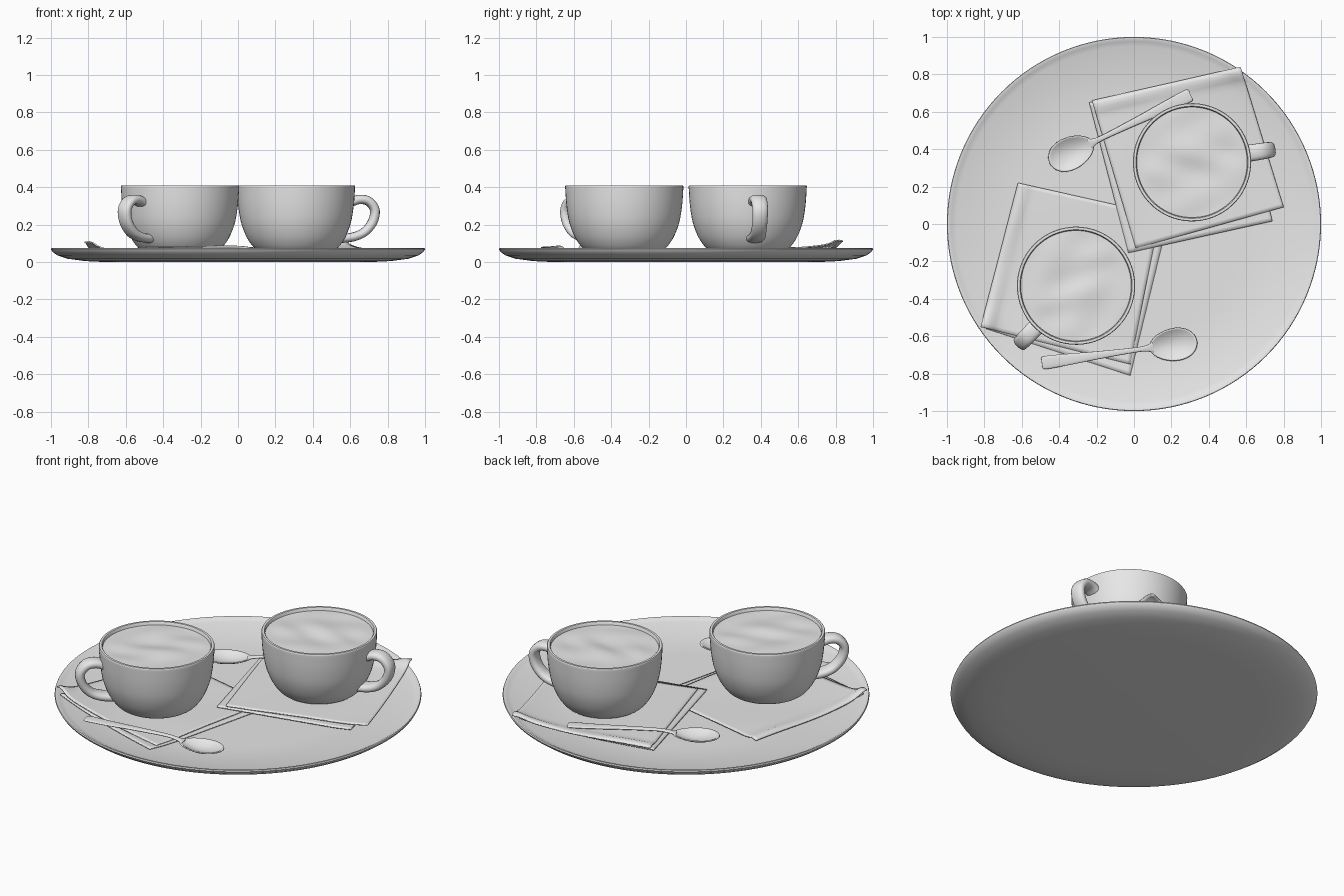
import bpy, bmesh, math
from mathutils import Vector, Matrix

if "Cube" in bpy.data.objects:
    bpy.data.objects.remove(bpy.data.objects["Cube"])

grey = bpy.data.materials.new("plain_grey")
grey.diffuse_color = (0.8, 0.8, 0.8, 1)
grey.use_nodes = True
grey.node_tree.nodes["Principled BSDF"].inputs["Base Color"].default_value = grey.diffuse_color


def finish(name, bm, matrix=None, angle=40):
    bmesh.ops.recalc_face_normals(bm, faces=bm.faces)
    mesh = bpy.data.meshes.new(name)
    bm.to_mesh(mesh)
    bm.free()
    mesh.materials.append(grey)
    ob = bpy.data.objects.new(name, mesh)
    bpy.context.collection.objects.link(ob)
    if matrix:
        ob.matrix_world = matrix
    bpy.ops.object.select_all(action='DESELECT')
    ob.select_set(True)
    bpy.context.view_layer.objects.active = ob
    bpy.ops.object.shade_smooth_by_angle(angle=math.radians(angle))
    return ob


def smooth(points, steps=6):
    """Catmull-Rom curve through tuples of any length."""
    p = [Vector(q) for q in points]
    p = [2 * p[0] - p[1]] + p + [2 * p[-1] - p[-2]]
    out = []
    for a, b, c, d in zip(p, p[1:], p[2:], p[3:]):
        for i in range(steps):
            t = i / steps
            out.append(0.5 * (2 * b + (c - a) * t + (2 * a - 5 * b + 4 * c - d) * t * t
                              + (3 * b - a - 3 * c + d) * t ** 3))
    return out + [p[-2]]


def skin(bm, rings, closed=True):
    n = len(rings[0])
    for a, b in zip(rings, rings[1:]):
        for i in range(n if closed else n - 1):
            j = (i + 1) % n
            bm.faces.new((a[i], a[j], b[j], b[i]))


def revolve(name, profile, n=96, wave=None, matrix=None):
    """Lathe; profile starts and ends near the axis and is capped there."""
    bm = bmesh.new()
    rings = []
    for r, z in profile:
        ring = []
        for i in range(n):
            a = 2 * math.pi * i / n
            x, y = r * math.cos(a), r * math.sin(a)
            ring.append(bm.verts.new((x, y, z + (wave(x, y) if wave else 0))))
        rings.append(ring)
    skin(bm, rings)
    bm.faces.new(rings[0])
    if not wave:
        bm.faces.new(rings[-1])
    return finish(name, bm, matrix)


def sweep(name, path, matrix, power=1.0, n=16):
    """Oval tube in the local XZ plane; path rows are x, z, half width, half thickness."""
    bm = bmesh.new()
    rings = []
    for i, (x, z, w, t) in enumerate(path):
        a, b = path[max(i - 1, 0)], path[min(i + 1, len(path) - 1)]
        d = Vector((b[0] - a[0], b[1] - a[1])).normalized()
        ring = []
        for k in range(n):
            c, s = math.cos(2 * math.pi * k / n), math.sin(2 * math.pi * k / n)
            c = math.copysign(abs(c) ** power, c)
            s = math.copysign(abs(s) ** power, s)
            ring.append(bm.verts.new((x - d.y * s * t, c * w, z + d.x * s * t)))
        rings.append(ring)
    skin(bm, rings)
    bm.faces.new(rings[0])
    bm.faces.new(rings[-1])
    return finish(name, bm, matrix, 50)


def floor(r):
    """Height of the tray's upper surface."""
    return 0.027 + 0.04 * min(max((r - 0.6) / 0.37, 0), 1) ** 2


# Round tray
outer = [(0.01, 0), (0.72, 0), (0.82, 0.005), (0.91, 0.017), (0.965, 0.035), (0.993, 0.055),
         (1, 0.068), (0.997, 0.075), (0.987, 0.075), (0.975, 0.068)]
revolve("tray", outer + [(r, floor(r)) for r in (0.95, 0.9, 0.85, 0.8, 0.75, 0.7, 0.65, 0.6, 0.01)], 128)


# Cups with handle and drink surface
def drink_wave(x, y):
    fade = max(0, 1 - (math.hypot(x, y) / 0.295) ** 4)
    return 0.004 * fade * (math.sin(17 * x + 9 * y + 2 * math.sin(11 * y)) + math.sin(21 * y - 8 * x))


cup_outer = smooth([(0.01, 0.047), (0.15, 0.047), (0.205, 0.062), (0.24, 0.095), (0.27, 0.145),
                    (0.295, 0.215), (0.309, 0.3), (0.315, 0.38), (0.316, 0.405)], 4)
cup_inner = [(0.313, 0.41), (0.3, 0.41), (0.296, 0.405), (0.294, 0.37), (0.28, 0.25), (0.22, 0.1), (0.01, 0.07)]
handle = smooth([(0.28, 0.31, 0.046, 0.025), (0.335, 0.333, 0.045, 0.025), (0.39, 0.326, 0.044, 0.025),
                 (0.426, 0.28, 0.042, 0.025), (0.415, 0.215, 0.041, 0.025), (0.37, 0.16, 0.042, 0.024),
                 (0.31, 0.134, 0.046, 0.024), (0.24, 0.125, 0.048, 0.024)])
for side, x, y, angle in (("front", -0.31, -0.33, 226), ("back", 0.31, 0.33, 9)):
    place = Matrix.Translation((x, y, 0)) @ Matrix.Rotation(math.radians(angle), 4, 'Z')
    revolve(side + "_cup", [tuple(p) for p in cup_outer] + cup_inner, 64, None, place)
    revolve(side + "_drink", [(0.296 * (i + 0.05) / 20.05, 0.392) for i in range(21)], 64, drink_wave, place)
    sweep(side + "_cup_handle", handle, place, 0.8)


# Folded napkins: each layer is a draped quad with one puffy folded edge
def napkin(name, corners, lift, puff=0.0, corner_lift=0.0, n=36):
    a, b, c, d = [Vector(p) for p in corners]
    bm = bmesh.new()
    rows = []
    for i in range(n + 1):
        u = i / n
        row = []
        for j in range(n + 1):
            v = j / n
            p = (a.lerp(b, u)).lerp(d.lerp(c, u), v)
            z = floor(p.length) + lift
            z += puff * math.exp(-((v - 0.045) / 0.035) ** 2) * (0.75 + 0.25 * math.sin(9 * u))
            z += 0.0015 * math.sin(7 * u + 4 * v) * (1 if puff else 0)
            z += corner_lift * math.exp(-((1 - u) ** 2 + v * v) / 0.008)
            row.append(bm.verts.new((p.x, p.y, z)))
        rows.append(row)
    skin(bm, rows, False)
    ob = finish(name, bm)
    mod = ob.modifiers.new("thickness", 'SOLIDIFY')
    mod.thickness = 0.007
    mod.offset = 0
    return ob


napkin("front_napkin_lower", [(-0.6, 0.18), (-0.79, -0.56), (-0.02, -0.81), (0.17, -0.03)], 0.004)
napkin("front_napkin_upper", [(-0.62, 0.22), (-0.82, -0.55), (-0.02, -0.75), (0.14, 0.05)], 0.011, 0.012, 0.024)
napkin("back_napkin_lower", [(-0.24, 0.65), (0.55, 0.8), (0.74, 0.015), (-0.03, -0.155)], 0.017)
napkin("back_napkin_upper", [(-0.225, 0.66), (0.57, 0.84), (0.8, 0.09), (0.01, -0.13)], 0.025, 0.012, 0.016)


# Spoons: bowl at the local origin, stem along -x
def spoon(side, x, y, z, angle, tilt):
    place = (Matrix.Translation((x, y, z)) @ Matrix.Rotation(math.radians(angle), 4, 'Z')
             @ Matrix.Rotation(math.radians(tilt), 4, 'Y'))
    bm = bmesh.new()
    rings = []
    for i in range(13):
        r = (i + 0.05) / 12.05
        ring = []
        for k in range(40):
            a = 2 * math.pi * k / 40
            c, s = math.cos(a), math.sin(a)
            ring.append(bm.verts.new((0.128 * r * c, 0.086 * r * s * (1 + 0.12 * c), -0.03 * (1 - r * r))))
        rings.append(ring)
    skin(bm, rings)
    bm.faces.new(rings[0])
    bowl = finish(side + "_spoon_bowl", bm, place)
    mod = bowl.modifiers.new("thickness", 'SOLIDIFY')
    mod.thickness = 0.007
    mod.offset = 0
    stem = smooth([(-0.11, -0.002, 0.028, 0.005), (-0.15, 0.006, 0.016, 0.007), (-0.22, 0.012, 0.014, 0.007),
                   (-0.4, 0.008, 0.021, 0.007), (-0.58, 0.002, 0.031, 0.006), (-0.69, 0.001, 0.035, 0.006),
                   (-0.71, 0.001, 0.027, 0.004)])
    sweep(side + "_spoon_stem", stem, place, 0.8)


spoon("front", 0.21, -0.645, 0.064, 8, 1)
spoon("back", -0.335, 0.38, 0.062, 206, 0.5)
